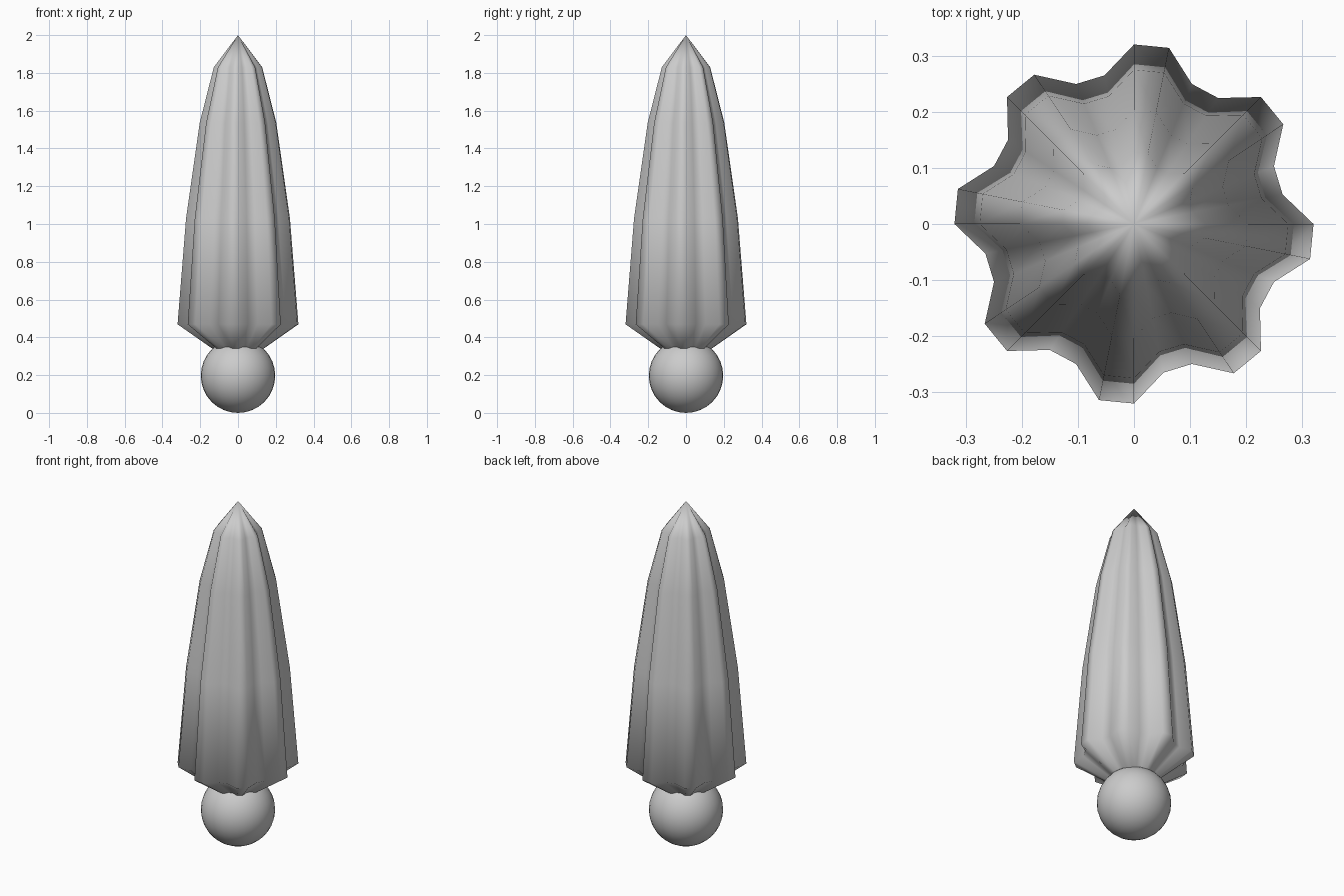
import bpy, bmesh, math

if "Cube" in bpy.data.objects:
    bpy.data.objects.remove(bpy.data.objects["Cube"])

# Base ball
bpy.ops.mesh.primitive_uv_sphere_add(segments=32, ring_count=16, radius=0.197, location=(0, 0, 0.197))
ball = bpy.context.object
ball.name = "base_ball"
bpy.ops.object.shade_smooth()

# Fluted canopy: eight ribs, two ridge points then two valley points each
SIDES = 32
VALLEY = 0.27 / 0.32
PROFILE = [(0.14, 0.343), (0.32, 0.469), (0.275, 1.03), (0.203, 1.535), (0.128, 1.83)]

bm = bmesh.new()
bottom = bm.verts.new((0, 0, 0.245))
tip = bm.verts.new((0, 0, 2.0))
rings = []
for radius, z in PROFILE:
    ring = []
    for i in range(SIDES):
        angle = -math.tau * i / SIDES
        r = radius * (1 if i % 4 < 2 else VALLEY)
        ring.append(bm.verts.new((r * math.cos(angle), r * math.sin(angle), z)))
    rings.append(ring)

for i in range(SIDES):
    j = (i + 1) % SIDES
    bm.faces.new((bottom, rings[0][i], rings[0][j]))
    for low, high in zip(rings, rings[1:]):
        bm.faces.new((low[i], high[i], high[j], low[j]))
    bm.faces.new((rings[-1][i], tip, rings[-1][j]))
bmesh.ops.recalc_face_normals(bm, faces=bm.faces)
for face in bm.faces:
    face.smooth = True

mesh = bpy.data.meshes.new("fluted_canopy")
bm.to_mesh(mesh)
bm.free()
canopy = bpy.data.objects.new("fluted_canopy", mesh)
bpy.context.collection.objects.link(canopy)
